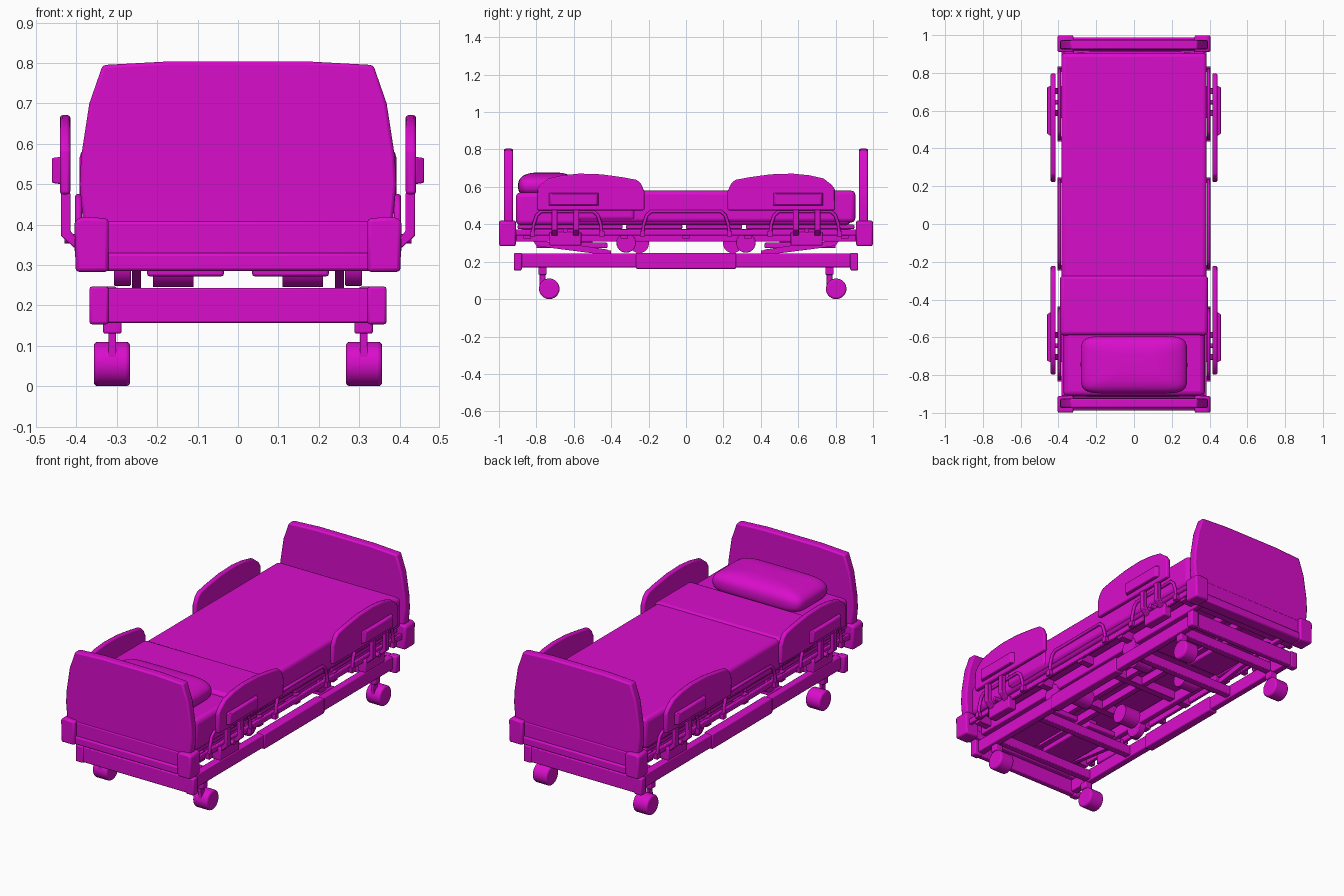
import bpy, bmesh, math
from mathutils import Matrix

if "Cube" in bpy.data.objects:
    bpy.data.objects.remove(bpy.data.objects["Cube"])

mat = bpy.data.materials.new("magenta")
mat.diffuse_color = (0.70, 0.004, 0.60, 1)
mat.use_nodes = True
mat.node_tree.nodes["Principled BSDF"].inputs["Base Color"].default_value = mat.diffuse_color


def finish(name, bm, bevel=0.0, segs=2, smooth=True):
    bmesh.ops.recalc_face_normals(bm, faces=bm.faces)
    me = bpy.data.meshes.new(name)
    bm.to_mesh(me)
    bm.free()
    ob = bpy.data.objects.new(name, me)
    bpy.context.collection.objects.link(ob)
    me.materials.append(mat)
    if bevel:
        m = ob.modifiers.new("bevel", "BEVEL")
        m.width, m.segments, m.limit_method = bevel, segs, "ANGLE"
    if smooth:
        bpy.ops.object.select_all(action="DESELECT")
        ob.select_set(True)
        bpy.context.view_layer.objects.active = ob
        bpy.ops.object.shade_smooth_by_angle(angle=math.radians(35))
    return ob


def box(name, x, y, z, bevel=0.0, segs=2):
    bm = bmesh.new()
    bmesh.ops.create_cube(bm, size=1)
    for v in bm.verts:
        v.co = [a[0] + (c + 0.5) * (a[1] - a[0]) for a, c in zip((x, y, z), v.co)]
    return finish(name, bm, bevel, segs)


def prism(name, pts, a, b, axis, bevel=0.0):
    """Extrude a profile along x (points are y,z) or along y (points are x,z)."""
    bm = bmesh.new()
    put = (lambda p, t: (t, p[0], p[1])) if axis == "x" else (lambda p, t: (p[0], t, p[1]))
    f = bm.faces.new([bm.verts.new(put(p, a)) for p in pts])
    ext = bmesh.ops.extrude_face_region(bm, geom=[f])["geom"]
    k = "xyz".index(axis)
    for v in ext:
        if isinstance(v, bmesh.types.BMVert):
            v.co[k] = b
    return finish(name, bm, bevel)


def cyl(name, x0, x1, y, z, r, bevel=0.0, n=24):
    bm = bmesh.new()
    bmesh.ops.create_cone(bm, cap_ends=True, segments=n, radius1=r, radius2=r, depth=x1 - x0,
                          matrix=Matrix.Translation(((x0 + x1) / 2, y, z)) @ Matrix.Rotation(math.pi / 2, 4, "Y"))
    return finish(name, bm, bevel, 3)


def tube(name, pts, r):
    cu = bpy.data.curves.new(name, "CURVE")
    cu.dimensions, cu.bevel_depth, cu.bevel_resolution, cu.use_fill_caps = "3D", r, 2, True
    sp = cu.splines.new("POLY")
    sp.points.add(len(pts) - 1)
    for p, c in zip(sp.points, pts):
        p.co = (*c, 1)
    ob = bpy.data.objects.new(name, cu)
    bpy.context.collection.objects.link(ob)
    cu.materials.append(mat)
    bpy.ops.object.select_all(action="DESELECT")
    ob.select_set(True)
    bpy.context.view_layer.objects.active = ob
    bpy.ops.object.convert(target="MESH")


def span(s, a, b):
    return tuple(sorted((s * a, s * b)))


# mattress, blanket and folded sheet
box("mattress", (-0.375, 0.375), (-0.91, 0.88), (0.395, 0.57), 0.025, 3)
box("blanket", (-0.385, 0.385), (-0.58, 0.905), (0.41, 0.58), 0.022, 3)
box("blanket_fold", (-0.392, 0.392), (-0.59, -0.27), (0.42, 0.588), 0.022, 3)

# pillow: squared-off ellipsoid
bm = bmesh.new()
bmesh.ops.create_uvsphere(bm, u_segments=48, v_segments=24, radius=1)
for v in bm.verts:
    h = math.hypot(v.co.x, v.co.y)
    ang = math.atan2(v.co.y, v.co.x)
    sp = lambda c, e: math.copysign(abs(c) ** e, c)
    w = h ** 0.6
    v.co = (0.282 * w * sp(math.cos(ang), 0.3), -0.745 + 0.153 * w * sp(math.sin(ang), 0.3),
            0.605 + 0.073 * sp(v.co.z, 0.8))
finish("pillow", bm)

# head and foot ends
panel = [(0.38, 0.37), (0.392, 0.50), (0.388, 0.57), (0.368, 0.70), (0.335, 0.795), (0.17, 0.804)]
panel = panel + [(-x, z) for x, z in reversed(panel)]
for s, end in ((-1, "head"), (1, "foot")):
    prism(end + "_board", panel, s * 0.925, s * 0.973, "y", 0.008)
    box(end + "_bumper_beam", (-0.33, 0.33), span(s, 0.915, 0.988), (0.285, 0.33), 0.008)
    box(end + "_bumper_back", (-0.33, 0.33), span(s, 0.92, 0.978), (0.325, 0.408), 0.006)
    box(end + "_base_beam", (-0.33, 0.33), span(s, 0.882, 0.915), (0.157, 0.243), 0.005)
    for k in (-1, 1):
        prism(end + "_corner_bumper", [(k * 0.32, 0.283), (k * 0.402, 0.283), (k * 0.405, 0.41),
                                       (k * 0.385, 0.42), (k * 0.32, 0.415)], s * 0.91, s * 0.999, "y", 0.009)
        box(end + "_base_corner", span(k, 0.32, 0.368), span(s, 0.878, 0.92), (0.153, 0.247), 0.007)

# bed deck panels and cross members of the upper frame
for a, b in ((-0.90, -0.34), (-0.32, -0.02), (0.0, 0.3), (0.32, 0.90)):
    box("deck_panel", (-0.36, 0.36), (a, b), (0.375, 0.398), 0.005)
for y in (-0.85, -0.33, 0.0, 0.33, 0.85):
    box("upper_crossbar", (-0.375, 0.375), (y - 0.02, y + 0.02), (0.325, 0.376))

rail = [(-0.797, 0.475), (-0.797, 0.585), (-0.78, 0.61), (-0.735, 0.645), (-0.66, 0.662), (-0.57, 0.671),
        (-0.45, 0.667), (-0.33, 0.65), (-0.262, 0.637), (-0.24, 0.615), (-0.222, 0.575), (-0.222, 0.475)]
for k, side in ((-1, "left"), (1, "right")):
    # upper and lower frame side members
    box(side + "_upper_side_rail", span(k, 0.365, 0.385), (-0.91, 0.91), (0.34, 0.372), 0.004)
    box(side + "_upper_beam", span(k, 0.265, 0.30), (-0.91, 0.91), (0.307, 0.37), 0.005)
    box(side + "_base_side_beam", span(k, 0.305, 0.345), (-0.89, 0.89), (0.17, 0.243), 0.005)
    box(side + "_base_sleeve", span(k, 0.30, 0.352), (-0.268, 0.268), (0.162, 0.247), 0.006)
    box(side + "_inner_bar", span(k, 0.04, 0.07), (-0.88, 0.88), (0.33, 0.375))

    # hoop handles along the frame
    for yc, w in ((-0.635, 0.185), (0, 0.232), (0.635, 0.185)):
        x = k * 0.395
        half = [(w, 0.345), (w - 0.006, 0.40), (w - 0.022, 0.448), (w - 0.045, 0.468)]
        tube(side + "_hoop", [(x, yc - a, z) for a, z in half] + [(x, yc + a, z) for a, z in reversed(half)], 0.009)
        for e in (-1, 1):
            box(side + "_hoop_foot", span(k, 0.375, 0.405), (yc + e * w - 0.014, yc + e * w + 0.014), (0.335, 0.365))

    for s, end in ((-1, "head"), (1, "foot")):
        yc = s * 0.645
        # guard panel with raised grip plate
        prism(f"{side}_{end}_guard", [(-s * y, z) for y, z in rail], k * 0.415, k * 0.441, "x", 0.007)
        bm = bmesh.new()
        outer = [(-0.135, 0.50), (0.135, 0.50), (0.135, 0.568), (-0.135, 0.568)]
        lo = [bm.verts.new((k * 0.438, s * 0.60 + y, z)) for y, z in outer]
        hi = [bm.verts.new((k * 0.461, s * 0.60 + y * 0.9, 0.534 + (z - 0.534) * 0.9)) for y, z in outer]
        bm.faces.new(lo)
        bm.faces.new(hi)
        for i in range(4):
            bm.faces.new((lo[i], lo[i - 1], hi[i - 1], hi[i]))
        finish(f"{side}_{end}_grip", bm, 0.004)
        # bent guard arms and pivot block
        arm = [(0.438, 0.48), (0.438, 0.372), (0.40, 0.338), (0.375, 0.338), (0.375, 0.355),
               (0.395, 0.358), (0.415, 0.385), (0.415, 0.48)]
        for d in (-0.058, 0.058):
            prism(f"{side}_{end}_guard_arm", [(k * x, z) for x, z in arm], yc + d - 0.016, yc + d + 0.016, "y", 0.003)
        box(f"{side}_{end}_pivot_block", span(k, 0.35, 0.402), (yc - 0.085, yc + 0.085), (0.287, 0.358), 0.006)
        cyl(f"{side}_{end}_pivot_bar", *span(k, 0.39, 0.43), yc, 0.365, 0.012, n=12)

        # lift arms, rollers, motor housings and underside plates
        prism(f"{side}_{end}_lift_arm", [(s * 0.82, 0.315), (s * 0.80, 0.285), (s * 0.68, 0.268), (s * 0.42, 0.235),
                                         (s * 0.40, 0.25), (s * 0.42, 0.265), (s * 0.60, 0.292)],
              k * 0.24, k * 0.262, "x")
        cyl(f"{side}_{end}_roller", *span(k, 0.265, 0.307), s * 0.32, 0.30, 0.052, 0.004)
        cyl(f"{side}_{end}_motor", *span(k, 0.11, 0.21), s * 0.25, 0.298, 0.052)
        box(f"{side}_{end}_under_plate", span(k, 0.035, 0.225), span(s, 0.42, 0.80), (0.272, 0.302), 0.006)
        box(f"{side}_{end}_plate_mount", span(k, 0.10, 0.16), span(s, 0.50, 0.72), (0.30, 0.376))
        box(f"{side}_{end}_lift_post", span(k, 0.24, 0.262), span(s, 0.40, 0.43), (0.18, 0.26))

        # casters trailing toward the foot
        ys = s * 0.767
        yw = ys + 0.036
        box(f"{side}_{end}_caster_hub", span(k, 0.288, 0.334), (ys - 0.022, ys + 0.022), (0.13, 0.172), 0.005)
        box(f"{side}_{end}_caster_stem", span(k, 0.302, 0.32), (ys - 0.016, ys + 0.016), (0.085, 0.135), 0.003)
        box(f"{side}_{end}_caster_arm", span(k, 0.302, 0.32), (ys - 0.016, yw + 0.01), (0.05, 0.10))
        cyl(f"{side}_{end}_caster_wheel", *span(k, 0.267, 0.357), yw, 0.055, 0.055, 0.010, 28)

# base cross members
for y in (-0.75, -0.415, 0.415, 0.75):
    box("base_crossbar", (-0.32, 0.32), (y - 0.02, y + 0.02), (0.18, 0.235), 0.004)
